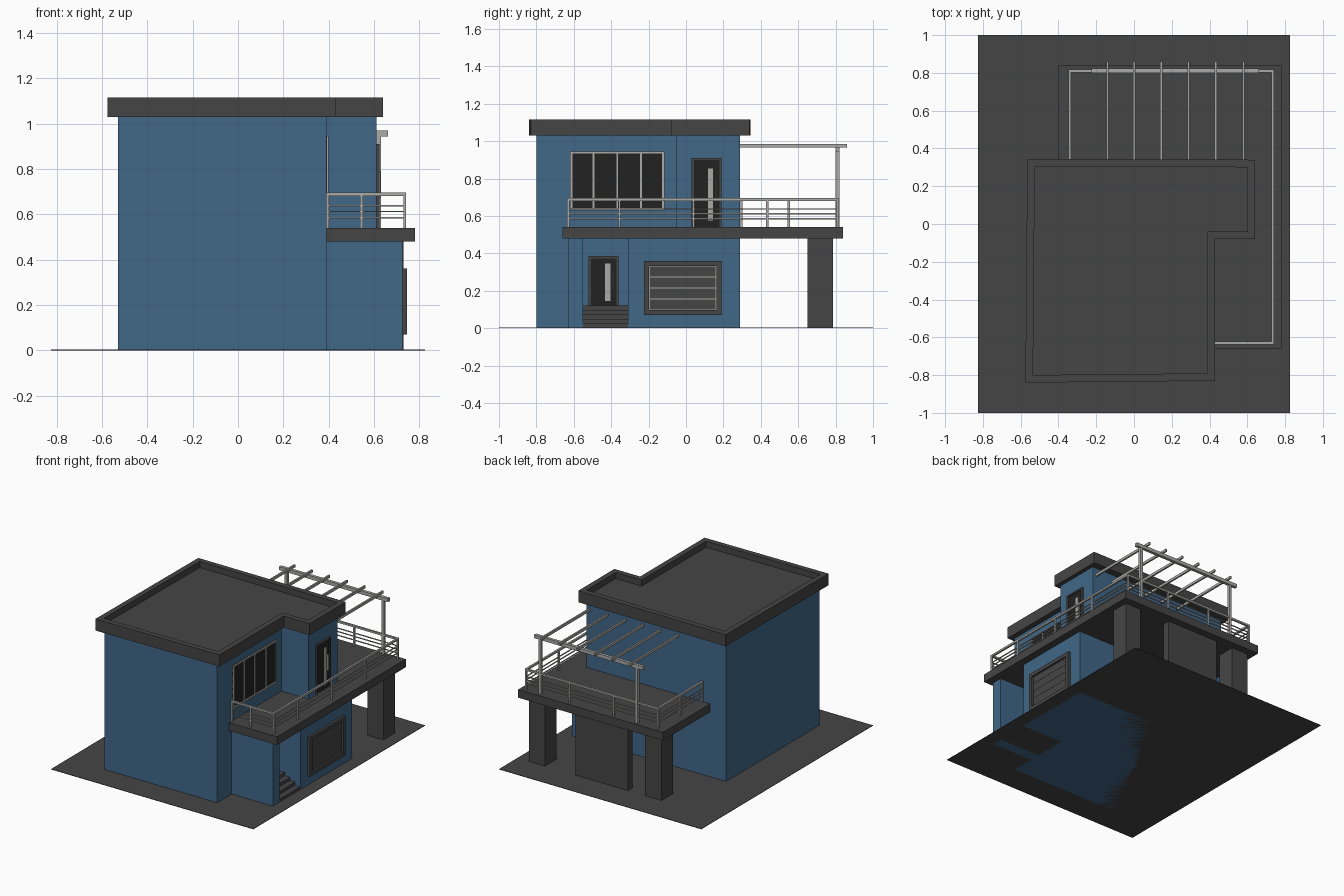
import bpy, bmesh
from mathutils import Vector

cube = bpy.data.objects.get("Cube")
if cube:
    bpy.data.objects.remove(cube, do_unlink=True)


def material(name, color):
    m = bpy.data.materials.new(name)
    m.use_nodes = True
    m.diffuse_color = (*color, 1)
    bsdf = next(n for n in m.node_tree.nodes if n.type == 'BSDF_PRINCIPLED')
    bsdf.inputs["Base Color"].default_value = (*color, 1)
    return m


BLUE = material("blue wall", (0.052, 0.14, 0.25))
DARK = material("dark grey", (0.06, 0.06, 0.06))
BLACK = material("black glass", (0.016, 0.016, 0.016))
LIGHT = material("light grey metal", (0.4, 0.4, 0.39))


def finish(name, bm, mat):
    bmesh.ops.recalc_face_normals(bm, faces=bm.faces)
    mesh = bpy.data.meshes.new(name)
    bm.to_mesh(mesh)
    bm.free()
    mesh.materials.append(mat)
    ob = bpy.data.objects.new(name, mesh)
    bpy.context.collection.objects.link(ob)
    return ob


def add_box(bm, lo, hi):
    lo, hi = Vector(lo), Vector(hi)
    verts = bmesh.ops.create_cube(bm, size=1)["verts"]
    for v in verts:
        v.co = (lo + hi) / 2 + v.co * (hi - lo)


def boxes(name, mat, *pairs):
    bm = bmesh.new()
    for lo, hi in pairs:
        add_box(bm, lo, hi)
    return finish(name, bm, mat)


def prism(name, mat, outline, z0, z1, rim=0, sink=0):
    """Extrude an outline; with a rim, sink the top inside it."""
    bm = bmesh.new()
    base = bm.faces.new([bm.verts.new((x, y, z0)) for x, y in outline])
    res = bmesh.ops.extrude_face_region(bm, geom=[base], use_keep_orig=True)["geom"]
    for v in (g for g in res if isinstance(g, bmesh.types.BMVert)):
        v.co.z = z1
    bmesh.ops.recalc_face_normals(bm, faces=bm.faces)
    if rim:
        top = next(f for f in bm.faces if f.normal.z > 0.9)
        bmesh.ops.inset_region(bm, faces=[top], thickness=rim, use_even_offset=True)
        top = bmesh.ops.extrude_discrete_faces(bm, faces=[top])["faces"][0]
        for v in top.verts:
            v.co.z -= sink
    return finish(name, bm, mat)


def run(bm, path, z, r):
    """Square bars following an axis-aligned path."""
    for a, b in zip(path, path[1:]):
        add_box(bm, (min(a[0], b[0]) - r, min(a[1], b[1]) - r, z - r),
                (max(a[0], b[0]) + r, max(a[1], b[1]) + r, z + r))


# Ground and walls
boxes("ground", DARK, ((-.825, -1, 0), (.825, 1, .003)))
boxes("main_walls", BLUE, ((-.53, -.8, 0), (.39, .29, 1.04)))
boxes("upper_bay", BLUE, ((.39, -.05, .5), (.61, .29, 1.04)))
boxes("garage_walls", BLUE, ((.39, -.31, 0), (.725, .29, .49)))
boxes("porch_wall", BLUE, ((.39, -.63, 0), (.725, -.55, .49)))

# Roof with raised rim
prism("roof", DARK, [(-.575, -.84), (.43, -.83), (.43, -.08), (.64, -.08),
                     (.64, .34), (-.565, .345)], 1.03, 1.115, .04, .045)

# Terrace slab and its supports
prism("terrace_slab", DARK, [(.39, -.66), (.78, -.66), (.78, .84), (-.4, .84),
                             (-.4, .29), (.39, .29)], .48, .54)
for name, x0, x1, y0 in (("pillar_right", .6, .73, .65), ("pillar_left", -.35, -.215, .65),
                         ("support_panel", -.075, .35, .73)):
    boxes(name, DARK, ((x0, y0, 0), (x1, .785, .48)))

# Porch steps
steps = 5
boxes("porch_steps", DARK, *[((.39, -.55, .12 * i / steps),
                              (.725 - .042 * i, -.31, .12 * (i + 1) / steps))
                             for i in range(steps)])


# Doors facing +x
def door(name, x, y, z, height):
    w, f = .16, .012
    boxes(name + "_frame", DARK, ((x, y, z), (x + .014, y + f, z + height)),
          ((x, y + w - f, z), (x + .014, y + w, z + height)),
          ((x, y + f, z + height - f), (x + .014, y + w - f, z + height)))
    boxes(name + "_panel", BLACK, ((x, y + f, z), (x + .007, y + w - f, z + height - f)))
    boxes(name + "_glass_strip", LIGHT,
          ((x, y + .088, z + height * .1), (x + .01, y + .115, z + height * .85)))
    boxes(name + "_handle", LIGHT,
          ((x, y + .127, z + height * .36), (x + .018, y + .133, z + height * .68)))


door("upper_door", .61, .03, .54, .37)
door("porch_door", .39, -.52, .12, .265)

# Upper window with four panes
y0, y1, z0, z1, b = -.62, -.115, .63, .945, .012
boxes("window_glass", BLACK, ((.39, y0, z0), (.393, y1, z1)))
bars = [((.39, y0, z), (.4, y1, z + b)) for z in (z0, z1 - b)]
bars += [((.39, y, z0), (.4, y + b, z1)) for y in (y0, y1 - b)]
for i in (1, 2, 3):
    y = y0 + (y1 - y0) * i / 4
    bars.append(((.39, y - .005, z0), (.398, y + .005, z1)))
boxes("window_frame", LIGHT, *bars)

# Garage door: frame, light backing and four panels
y0, y1, z0, z1, b = -.225, .19, .07, .36, .028
boxes("garage_frame", DARK,
      ((.725, y0, z0), (.745, y0 + b, z1)), ((.725, y1 - b, z0), (.745, y1, z1)),
      ((.725, y0 + b, z0), (.745, y1 - b, z0 + b)), ((.725, y0 + b, z1 - b), (.745, y1 - b, z1)))
boxes("garage_trim", LIGHT, ((.725, y0 + b, z0 + b), (.731, y1 - b, z1 - b)))
h = (z1 - z0 - 2 * b) / 4
boxes("garage_panels", DARK, *[((.725, y0 + b + .005, z0 + b + h * i + .003),
                                (.734, y1 - b - .005, z0 + b + h * (i + 1) - .003))
                               for i in range(4)])

# Terrace railing
path = [(.395, -.63), (.735, -.63), (.735, .81), (-.34, .81), (-.34, .295)]
bm = bmesh.new()
run(bm, path, .688, .007)
for z in (.585, .612, .637):
    run(bm, path, z, .003)
posts = path + [(.545, -.63), (.735, -.355), (.735, .04), (.735, .435),
                (.38, .81), (.02, .81), (-.34, .55)]
for x, y in posts:
    add_box(bm, (x - .006, y - .006, .54), (x + .006, y + .006, .685))
finish("terrace_railing", bm, LIGHT)

# Pergola
boxes("pergola_posts", LIGHT, *[((x - .01, .8, .54), (x + .01, .82, .945))
                                for x in (-.17, .62)])
boxes("pergola_beam", LIGHT, ((-.225, .8, .943), (.662, .822, .969)))
boxes("pergola_slats", LIGHT, *[((x - .006, .29, .965), (x + .006, .86, .984))
                                for x in (-.14, .002, .144, .288, .433, .58)])
